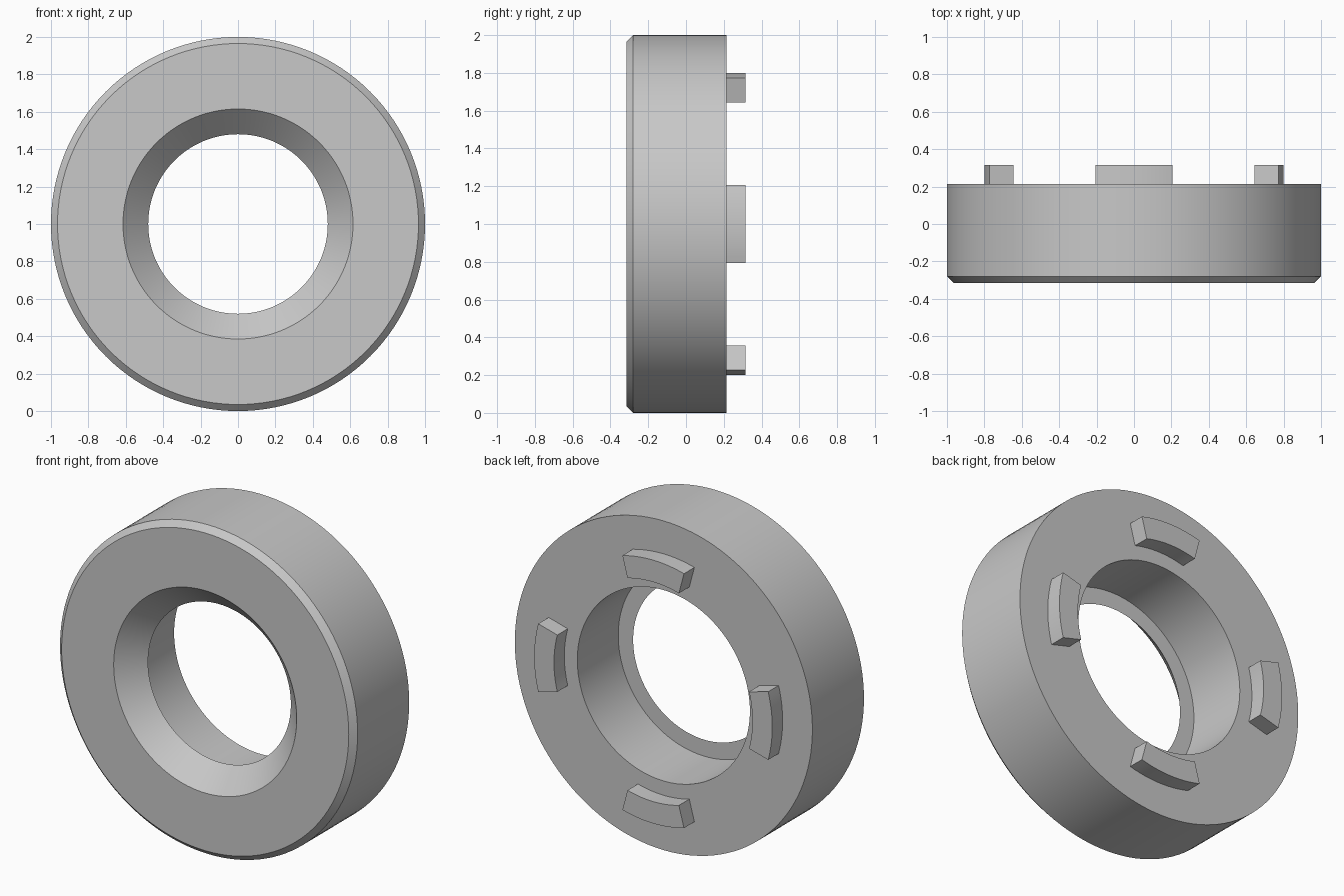
import bpy
import bmesh
from math import radians
from mathutils import Matrix, Vector

cube = bpy.data.objects.get("Cube")
if cube:
    bpy.data.objects.remove(cube, do_unlink=True)

grey = bpy.data.materials.new("plain grey")
grey.use_nodes = True
grey.diffuse_color = (0.58, 0.58, 0.58, 1)
grey.node_tree.nodes["Principled BSDF"].inputs["Base Color"].default_value = (0.58, 0.58, 0.58, 1)


def revolve(name, profile, start, sweep, steps):
    """Sweep a closed (radius, y) profile around the ring axis, angles in degrees."""
    full = sweep == 360
    bm = bmesh.new()
    rings = []
    for i in range(steps if full else steps + 1):
        turn = Matrix.Rotation(radians(start + sweep * i / steps), 3, "Y")
        rings.append([bm.verts.new(turn @ Vector((r, y, 0)) + Vector((0, 0, 1)))
                      for r, y in profile])
    count = len(profile)
    for i in range(steps):
        a, b = rings[i], rings[(i + 1) % len(rings)]
        for j in range(count):
            k = (j + 1) % count
            bm.faces.new((a[j], a[k], b[k], b[j]))
    if not full:
        bm.faces.new(rings[0])
        bm.faces.new(rings[-1])
    bmesh.ops.recalc_face_normals(bm, faces=bm.faces)
    mesh = bpy.data.meshes.new(name)
    bm.to_mesh(mesh)
    bm.free()
    mesh.materials.append(grey)
    obj = bpy.data.objects.new(name, mesh)
    bpy.context.collection.objects.link(obj)
    bpy.ops.object.select_all(action="DESELECT")
    obj.select_set(True)
    bpy.context.view_layer.objects.active = obj
    bpy.ops.object.shade_smooth_by_angle(angle=radians(25))
    return obj


# Ring: chamfered rim, tapered front opening, stepped rear bore
FRONT, BACK = -0.315, 0.215
revolve("ring_body", [
    (0.965, FRONT), (1.0, FRONT + 0.035), (1.0, BACK),
    (0.58, BACK), (0.58, -0.178), (0.48, -0.178), (0.615, FRONT),
], 0, 360, 128)

# Four curved locating tabs on the back face
tab_profile = [(0.667, BACK - 0.01), (0.8, BACK - 0.01), (0.8, 0.315), (0.667, 0.315)]
for angle, side in zip(range(0, 360, 90), ("left", "bottom", "right", "top")):
    revolve(side + "_tab", tab_profile, angle - 15, 30, 12)
